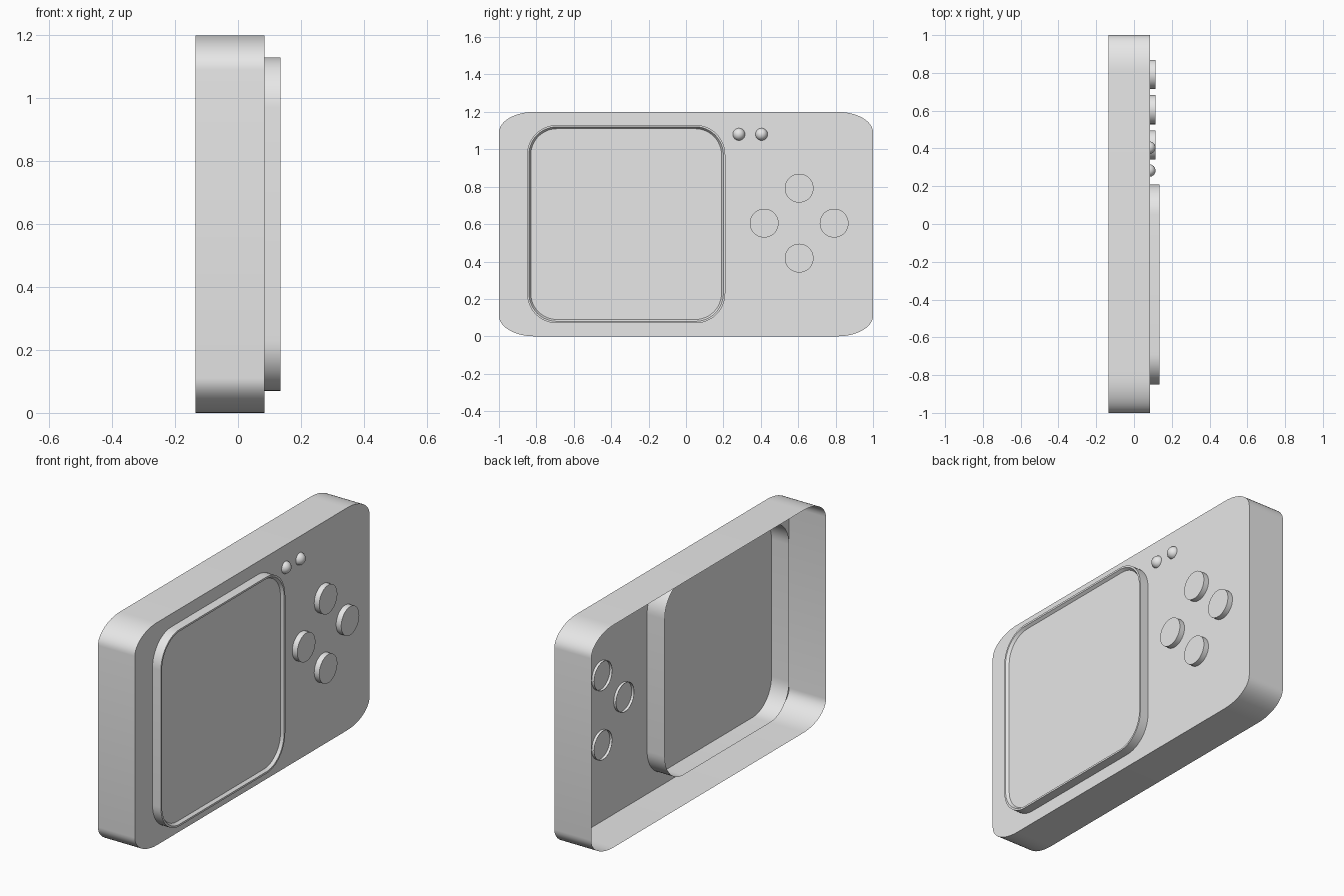
import bpy, bmesh, math
from mathutils import Matrix

cube = bpy.data.objects.get("Cube")
if cube:
    bpy.data.objects.remove(cube, do_unlink=True)

grey = bpy.data.materials.new("light grey")
grey.use_nodes = True
grey.diffuse_color = (0.8, 0.8, 0.8, 1)
grey.node_tree.nodes["Principled BSDF"].inputs["Base Color"].default_value = (0.8, 0.8, 0.8, 1)


def finish(name, bm):
    """Turn a bmesh into a grey, smooth-by-angle object."""
    mesh = bpy.data.meshes.new(name)
    bm.to_mesh(mesh)
    bm.free()
    mesh.materials.append(grey)
    ob = bpy.data.objects.new(name, mesh)
    bpy.context.collection.objects.link(ob)
    bpy.ops.object.select_all(action='DESELECT')
    ob.select_set(True)
    bpy.context.view_layer.objects.active = ob
    bpy.ops.object.shade_smooth_by_angle(angle=math.radians(30))
    return ob


def rounded_outline(half_y, half_z, ry, rz, steps=12):
    """Counter-clockwise rectangle with elliptical corners."""
    pts = []
    for q, (sy, sz) in enumerate([(1, 1), (-1, 1), (-1, -1), (1, -1)]):
        for i in range(steps + 1):
            a = math.pi / 2 * (q + i / steps)
            pts.append((sy * (half_y - ry) + ry * math.cos(a),
                        sz * (half_z - rz) + rz * math.sin(a)))
    return pts


def loft(name, cy, cz, rings):
    """Skin (x, outline) rings from back to front; the back stays open."""
    bm = bmesh.new()
    loops = [[bm.verts.new((x, cy + y, cz + z)) for y, z in outline]
             for x, outline in rings]
    for a, b in zip(loops, loops[1:]):
        for i in range(len(a)):
            j = (i + 1) % len(a)
            bm.faces.new((a[i], a[j], b[j], b[i]))
    bm.faces.new(loops[-1])
    return finish(name, bm)


# Hollow case, open at the back
case = rounded_outline(1.0, 0.6, 0.19, 0.11)
loft("case", 0, 0.6, [(-0.135, case), (0.085, case)])


# Screen housing: tube through the case front, thin rim, recessed panel
def square(inset):
    return rounded_outline(0.53 - inset, 0.53 - inset, 0.16 - inset, 0.16 - inset)


loft("screen", -0.32, 0.6, [(-0.02, square(0)), (0.135, square(0)),
                            (0.135, square(0.01)), (0.12, square(0.02))])

# Four round buttons in a diamond, open at the back
disc = rounded_outline(0.077, 0.077, 0.077, 0.077)[:]
disc = [p for i, p in enumerate(disc) if i % 13 != 12]
for label, dy, dz in [("right", 1, 0), ("top", 0, 1), ("left", -1, 0), ("bottom", 0, -1)]:
    loft(label + "_button", 0.605 + 0.187 * dy, 0.605 + 0.187 * dz,
         [(0.07, disc), (0.115, disc)])

# Two small domed studs near the top edge
for label, y in [("first", 0.283), ("second", 0.404)]:
    bm = bmesh.new()
    bmesh.ops.create_uvsphere(bm, u_segments=32, v_segments=16, radius=0.033,
                              matrix=Matrix.Translation((0.081, y, 1.08)))
    finish(label + "_stud", bm)
